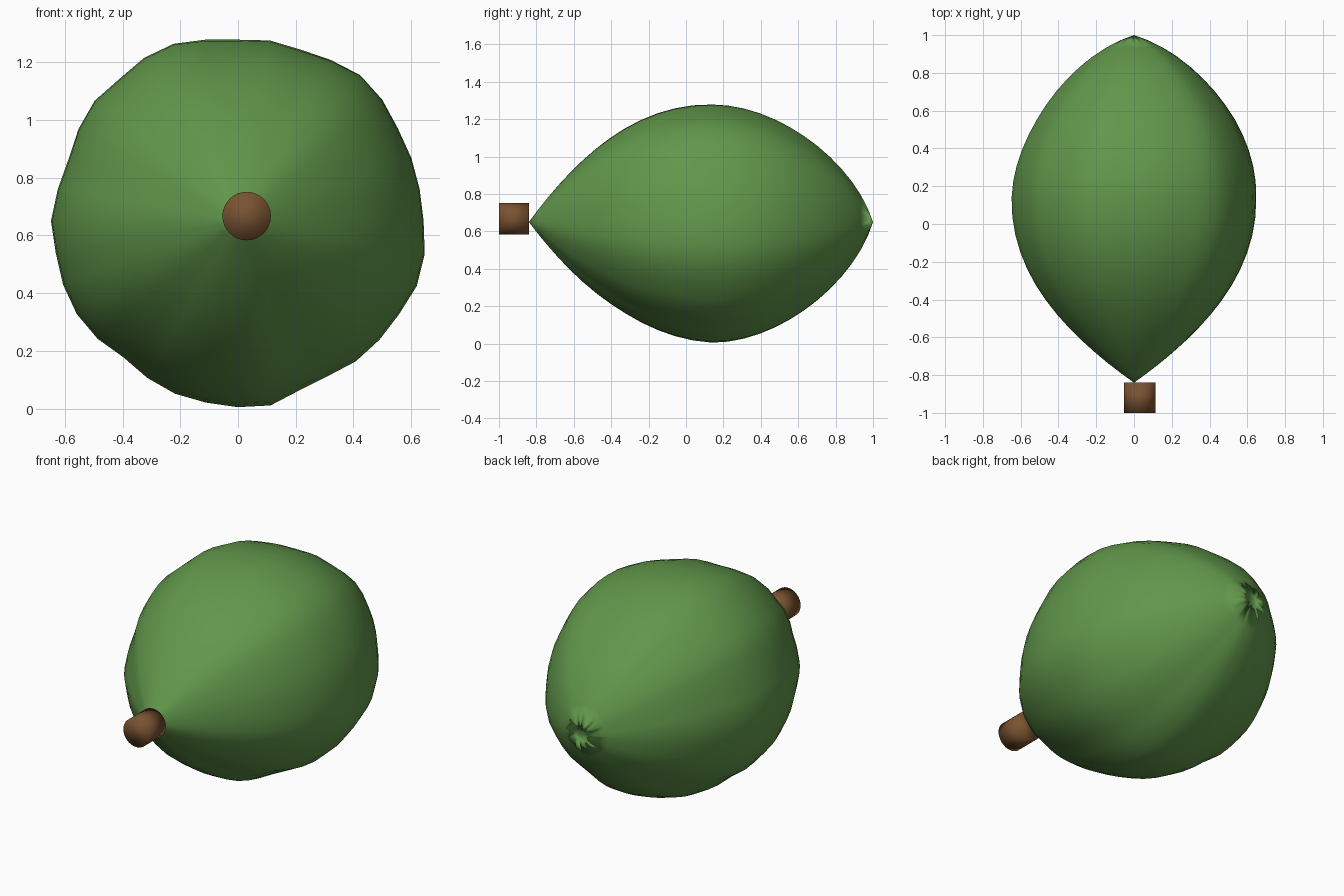
import bpy, bmesh
from math import sin, cos, radians
from mathutils import Vector, Matrix
from mathutils.geometry import interpolate_bezier

if "Cube" in bpy.data.objects:
    bpy.data.objects.remove(bpy.data.objects["Cube"])


def make_material(name, colour):
    mat = bpy.data.materials.new(name)
    mat.use_nodes = True
    mat.diffuse_color = colour
    mat.node_tree.nodes["Principled BSDF"].inputs["Base Color"].default_value = colour
    return mat


def make_object(name, bm, mat):
    mesh = bpy.data.meshes.new(name)
    bm.to_mesh(mesh)
    bm.free()
    mesh.materials.append(mat)
    for poly in mesh.polygons:
        poly.use_smooth = True
    obj = bpy.data.objects.new(name, mesh)
    bpy.context.collection.objects.link(obj)
    return obj


green = make_material("leaf green", (0.12, 0.31, 0.07, 1))
brown = make_material("stem brown", (0.19, 0.085, 0.03, 1))

# Lobed outline: radius in thousandths every ten degrees, from +x towards +z
OUTLINE = [643, 639, 639, 640, 653, 659, 644, 632, 635, 628, 638, 653,
           652, 641, 648, 638, 625, 634, 648, 641, 645, 645, 635, 617,
           628, 637, 639, 645, 649, 624, 621, 635, 640, 645, 659, 657]
MEAN = sum(OUTLINE) / len(OUTLINE) / 1000
STEP = 360 / len(OUTLINE)


# Lengthwise profile: (y, relative radius) from the stem end to the blossom end
def curve(*points):
    return interpolate_bezier(*[Vector((y, r, 0)) for y, r in points], 14)


front_half = curve((-0.84, 0), (-0.64, 0.43), (-0.31, 1), (0.14, 1))
back_half = curve((0.14, 1), (0.5, 1), (0.9, 0.51), (1, 0))
profile = front_half[1:] + back_half[1:-1]

# Fruit body: lobes deepen and the section flattens towards the stem,
# while the blossom half bulges slightly to the model's left
bm = bmesh.new()
rings = []
for y, rel, _ in profile:
    fade = min(1, max(0, (0.14 - y) / 0.5))
    back = min(1, max(0, (y - 0.14) / 0.4))
    ring = []
    for i, value in enumerate(OUTLINE):
        a = radians(i * STEP)
        lobe = MEAN + (value / 1000 - MEAN) * (1 + 0.3 * fade)
        swell = 1 + fade * (0.03 * sin(a) + 0.015 * cos(2 * a)) + 0.02 * back * cos(a)
        r = rel * lobe * swell
        ring.append(bm.verts.new((r * cos(a), y, 0.65 + r * sin(a))))
    rings.append(ring)

for lower, upper in zip(rings, rings[1:]):
    for i in range(len(lower)):
        bm.faces.new((lower[i - 1], upper[i - 1], upper[i], lower[i]))
for ring, y in ((rings[0], -0.84), (rings[-1], 1)):
    tip = bm.verts.new((0, y, 0.65))
    for i in range(len(ring)):
        bm.faces.new((ring[i - 1], ring[i], tip))
bmesh.ops.recalc_face_normals(bm, faces=bm.faces)

# Inward-facing button at the blossom end
bmesh.ops.reverse_faces(bm, faces=list(tip.link_faces))
make_object("fruit_body", bm, green)

# Stem
bm = bmesh.new()
bmesh.ops.create_cone(bm, cap_ends=True, segments=32, radius1=0.084,
                      radius2=0.084, depth=0.16,
                      matrix=Matrix.Translation((0.03, -0.92, 0.667))
                      @ Matrix.Rotation(radians(90), 4, "X"))
make_object("stem", bm, brown)
